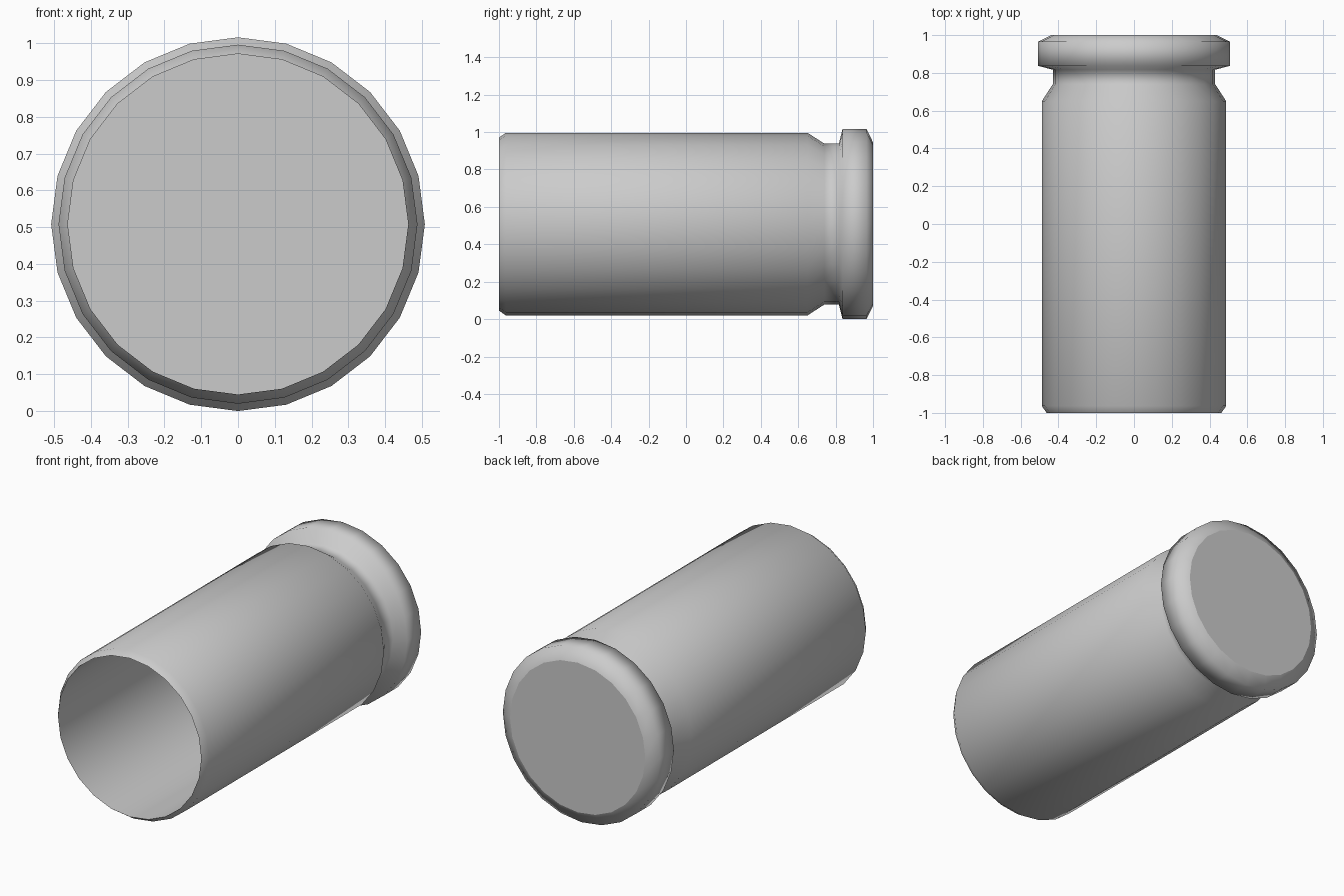
import bpy, bmesh, math

if "Cube" in bpy.data.objects:
    bpy.data.objects.remove(bpy.data.objects["Cube"])

SIDES = 24
CENTRE_Z = 0.508

# Closed lathe profile as (radius, y): back disc, rim, groove, body, mouth, bore floor
profile = [(0.437, 1.0), (0.508, 0.965), (0.508, 0.837), (0.43, 0.817),
           (0.43, 0.74), (0.488, 0.65), (0.488, -0.963), (0.463, -1.0),
           (0.463, 0.64)]

bm = bmesh.new()
rings = []
for r, y in profile:
    rings.append([bm.verts.new((r * math.sin(2 * math.pi * i / SIDES), y,
                                CENTRE_Z + r * math.cos(2 * math.pi * i / SIDES)))
                  for i in range(SIDES)])

# Smooth walls between neighbouring rings
for a, b in zip(rings, rings[1:]):
    for i in range(SIDES):
        j = (i + 1) % SIDES
        bm.faces.new((a[i], a[j], b[j], b[i])).smooth = True

# Flat discs: outer base and bore floor
bm.faces.new(rings[0])
bm.faces.new(rings[-1])

# Crisp edge where the bore meets the mouth
for i in range(SIDES):
    bm.edges.get((rings[-2][i], rings[-2][(i + 1) % SIDES])).smooth = False

bmesh.ops.recalc_face_normals(bm, faces=bm.faces)
mesh = bpy.data.meshes.new("hollow_casing")
bm.to_mesh(mesh)
bm.free()
casing = bpy.data.objects.new("hollow_casing", mesh)
bpy.context.collection.objects.link(casing)
